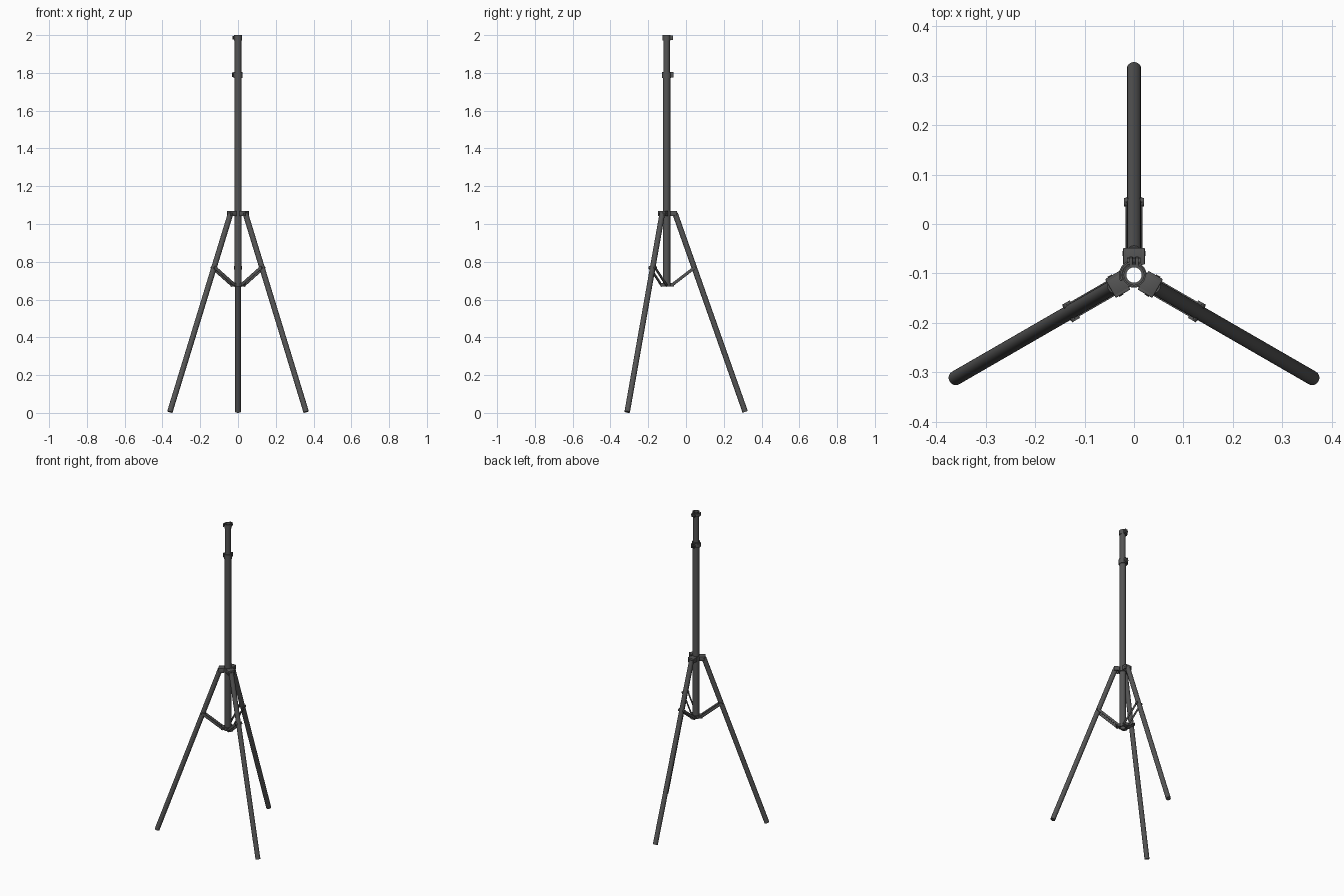
import bpy, bmesh, math
from mathutils import Matrix, Vector

if "Cube" in bpy.data.objects:
    bpy.data.objects.remove(bpy.data.objects["Cube"])

CENTRE = Matrix.Translation((0, -0.103, 0))   # axis of the column
DARK = bpy.data.materials.new("dark_metal")
DARK.diffuse_color = (0.09, 0.09, 0.09, 1)
DARK.use_nodes = True
DARK.node_tree.nodes["Principled BSDF"].inputs["Base Color"].default_value = DARK.diffuse_color


def finish(name, bm, matrix):
    bmesh.ops.recalc_face_normals(bm, faces=bm.faces)
    me = bpy.data.meshes.new(name)
    bm.to_mesh(me)
    bm.free()
    me.materials.append(DARK)
    me.transform(matrix)
    ob = bpy.data.objects.new(name, me)
    bpy.context.collection.objects.link(ob)
    bpy.ops.object.select_all(action='DESELECT')
    ob.select_set(True)
    bpy.context.view_layer.objects.active = ob
    bpy.ops.object.shade_smooth_by_angle(angle=math.radians(35))
    return ob


def ring(name, r_out, r_in, z0, z1, start=0, sweep=360, n=32):
    """Hollow tube or curved band swept around the column axis."""
    bm = bmesh.new()
    full = sweep == 360
    rows = []
    for i in range(n if full else n + 1):
        a = math.radians(start + sweep * i / n)
        rows.append([bm.verts.new((r * math.cos(a), r * math.sin(a), z))
                     for r, z in ((r_out, z0), (r_out, z1), (r_in, z1), (r_in, z0))])
    for i in range(n):
        p, q = rows[i], rows[(i + 1) % len(rows)]
        for k in range(4):
            bm.faces.new((p[k], q[k], q[(k + 1) % 4], p[(k + 1) % 4]))
    if not full:
        bm.faces.new(rows[0])
        bm.faces.new(rows[-1])
    return finish(name, bm, CENTRE)


def rod(name, a, b, r, matrix, n=24):
    """Solid cylinder between two points."""
    a, b = Vector(a), Vector(b)
    bm = bmesh.new()
    bmesh.ops.create_cone(bm, cap_ends=True, segments=n, radius1=r, radius2=r, depth=(b - a).length)
    rot = (b - a).to_track_quat('Z', 'Y').to_matrix().to_4x4()
    bm.transform(Matrix.Translation((a + b) / 2) @ rot)
    return finish(name, bm, matrix)


def box(name, centre, size, matrix, tilt=0, bevel=0.0015):
    """Softly bevelled block."""
    bm = bmesh.new()
    bmesh.ops.create_cube(bm, size=1)
    bm.transform(Matrix.Diagonal((*size, 1)))
    bmesh.ops.bevel(bm, geom=bm.edges[:], offset=bevel, segments=2, profile=0.5, affect='EDGES')
    bm.transform(Matrix.Translation(centre) @ Matrix.Rotation(tilt, 4, 'Y'))
    return finish(name, bm, matrix)


# Telescoping column, open right through
ring("lower_column", 0.0198, 0.0172, 0.670, 1.785)
ring("upper_column", 0.0174, 0.0155, 1.50, 1.998)

# Quick-release clamps: collar, lug, pivot and curved lever
for label, z0, z1, r in (("middle", 1.773, 1.806, 0.0235), ("top", 1.972, 2.0, 0.0210)):
    zc, h = (z0 + z1) / 2, z1 - z0
    ring(label + "_clamp_collar", r, 0.0160, z0, z1)
    for s in (-1, 1):
        box(label + "_clamp_lug", (s * 0.006, r + 0.005, zc), (0.007, 0.018, h * 0.9), CENTRE)
    rod(label + "_clamp_bolt", (-0.014, r + 0.007, zc), (0.013, r + 0.007, zc), 0.005, CENTRE, 16)
    ring(label + "_clamp_lever", r + 0.007, r + 0.003, z0 + 0.004, z1 - 0.004, 100, 105, 16)

# Hubs on the column
ring("upper_hub", 0.0255, 0.0190, 1.042, 1.070)
ring("lower_hub", 0.0245, 0.0160, 0.668, 0.688)

# Legs point along local +x, then are turned about the column
top, foot = Vector((0.0455, 0, 1.055)), Vector((0.4165, 0, 0.0052))
along = (foot - top).normalized()
joint = top + along * ((top.z - 0.768) / -along.z)
pivot = Vector((0.030, 0, 0.678))
side = Vector((0, 0.0205, 0))
for deg in (90, 210, 330):
    m = CENTRE @ Matrix.Rotation(math.radians(deg), 4, 'Z')
    rod("leg", top, foot, 0.0146, m)
    # Upper hinge bracket with a cover over the leg top
    for s in (-1, 1):
        box("hinge_cheek", (0.038, s * 0.0183, 1.056), (0.034, 0.007, 0.028), m)
    box("hinge_cover", (0.038, 0, 1.064), (0.034, 0.036, 0.012), m)
    rod("hinge_pin", (0.043, -0.0235, 1.056), (0.043, 0.0235, 1.056), 0.005, m, 16)
    # Pin through the leg where the brace attaches
    rod("brace_clip_pin", joint - side, joint + side, 0.009, m, 16)
    # Brace: pair of flat bars from lower hub to leg
    d = joint - pivot
    for s in (-1, 1):
        box("brace_bar", (pivot + joint) / 2 + Vector((0, s * 0.0155, 0)),
            (d.length + 0.014, 0.003, 0.016), m, -math.atan2(d.z, d.x), 0.0007)
    # Lower hub lug and pin
    box("lower_hub_lug", (0.028, 0, 0.678), (0.022, 0.029, 0.020), m)
    rod("lower_hub_pin", pivot - side, pivot + side, 0.005, m, 16)
